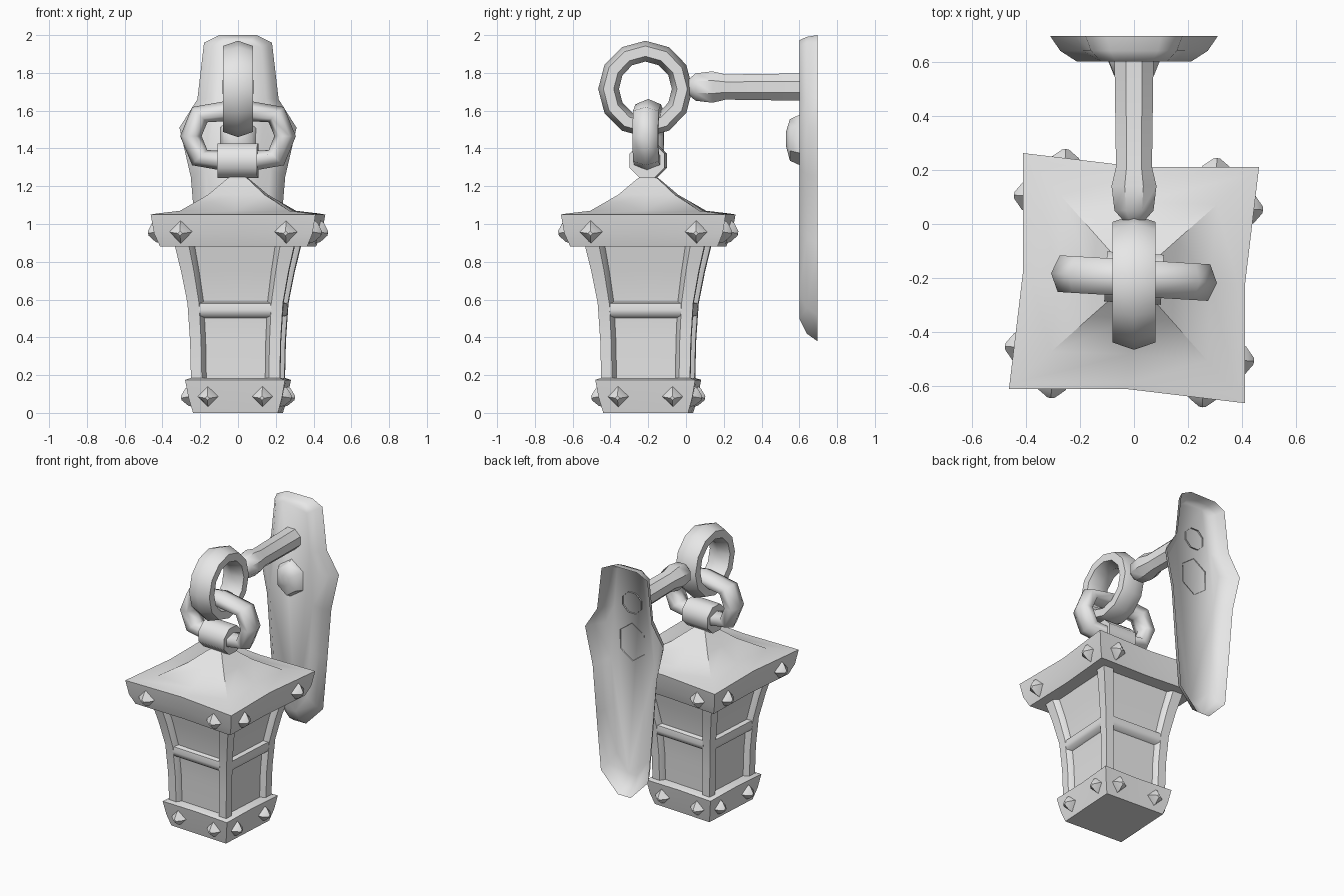
import bpy, bmesh, math
from mathutils import Vector, Matrix

if "Cube" in bpy.data.objects:
    bpy.data.objects.remove(bpy.data.objects["Cube"], do_unlink=True)

grey = bpy.data.materials.new("plain_grey")
grey.use_nodes = True
grey.diffuse_color = (0.8, 0.8, 0.8, 1)
grey.node_tree.nodes["Principled BSDF"].inputs["Base Color"].default_value = (0.8, 0.8, 0.8, 1)

# The lantern hangs slightly turned, in front of the wall plate
HANG = Matrix.Translation((0, -0.2, 0)) @ Matrix.Rotation(math.radians(-3.4), 4, 'Z')


def loft(name, rings, caps=(True, True), loop=False, matrix=Matrix(), angle=40):
    """Skin a list of equal-length rings into one object."""
    bm = bmesh.new()
    rows = [[bm.verts.new(matrix @ Vector(p)) for p in ring] for ring in rings]
    pairs = list(zip(rows, rows[1:])) + ([(rows[-1], rows[0])] if loop else [])
    for a, b in pairs:
        for i in range(len(a)):
            j = (i + 1) % len(a)
            bm.faces.new((a[i], a[j], b[j], b[i]))
    if not loop:
        if caps[0]:
            bm.faces.new(rows[0])
        if caps[1]:
            bm.faces.new(rows[-1])
    bmesh.ops.recalc_face_normals(bm, faces=bm.faces)
    mesh = bpy.data.meshes.new(name)
    bm.to_mesh(mesh)
    bm.free()
    mesh.shade_smooth()
    mesh.set_sharp_from_angle(angle=math.radians(angle))
    mesh.materials.append(grey)
    obj = bpy.data.objects.new(name, mesh)
    bpy.context.collection.objects.link(obj)
    return obj


def square(h, z, pinch=1.0):
    """Square outline whose side midpoints are pulled in."""
    m = h * pinch
    return [(h, h, z), (0, m, z), (-h, h, z), (-m, 0, z),
            (-h, -h, z), (0, -m, z), (h, -h, z), (m, 0, z)]


def circle_y(y, r, z, n, x=0, rz=None, turn=0.0):
    """Polygon around the y axis."""
    angles = [math.tau * i / n + turn for i in range(n)]
    return [(x + r * math.cos(t), y, z + (rz or r) * math.sin(t)) for t in angles]


def link(name, centre, u, v, a, b, n, thick, wide, power=1.0, matrix=Matrix()):
    """Chain link: pointed six-sided section swept round an oval."""
    u, v = Vector(u), Vector(v)
    axis = u.cross(v)
    rings = []
    for i in range(n):
        t = math.tau * i / n
        c = math.copysign(abs(math.cos(t)) ** power, math.cos(t))
        s = math.copysign(abs(math.sin(t)) ** power, math.sin(t))
        out = u * math.cos(t) + v * math.sin(t)
        p = Vector(centre) + u * a * c + v * b * s
        rings.append([p + out * thick * math.cos(k * math.tau / 6)
                      + axis * wide * 1.15 * math.sin(k * math.tau / 6) for k in range(6)])
    return loft(name, rings, loop=True, matrix=matrix, angle=70)


# Wall plate: open-backed shield with a rounded front
half = [(0.10, 2.0), (0.18, 1.96), (0.215, 1.66), (0.31, 1.51),
        (0.25, 1.25), (0.22, 0.9), (0.185, 0.52), (0.05, 0.38)]
outline = half + [(-x, z) for x, z in reversed(half)]
plate_rings = [[(x * sx, y, 1.7 + (z - 1.7) * sz) for x, z in outline]
               for y, sx, sz in ((0.695, 1, 1), (0.64, 0.88, 0.97), (0.6, 0.68, 0.91))]
loft("wall_plate", plate_rings, caps=(False, True), angle=60)

# Boss below the arm
loft("plate_boss", [circle_y(0.605, 0.11, 1.445, 6, rz=0.135, turn=0.5),
                    circle_y(0.55, 0.085, 1.445, 6, rz=0.11, turn=0.5),
                    circle_y(0.53, 0.03, 1.45, 6, rz=0.04, turn=0.5)],
     caps=(False, True), angle=50)

# Arm with a thicker collar at its tip
arm = ((0.61, 0.078), (0.21, 0.072), (0.14, 0.09), (0.05, 0.078), (0.015, 0.045))
loft("support_arm", [circle_y(y, r, 1.725, 8, turn=math.pi / 8) for y, r in arm],
     caps=(False, True))

# Chain links and clasp
link("upper_link", (0, -0.215, 1.715), (0, 1, 0), (0, 0, 1), 0.195, 0.2, 12, 0.055, 0.08)
link("lower_link", (0, 0, 1.465), (1, 0, 0), (0, 0, 1), 0.25, 0.14, 8, 0.057, 0.068,
     power=0.6, matrix=HANG)
clasp_turn = Matrix.Translation((0, 0, 1.335)) @ Matrix.Rotation(math.pi / 2, 4, 'Z')
loft("clasp", [circle_y(y, 0.1, 0, 8, turn=math.pi / 8) for y in (-0.105, 0.105)],
     matrix=HANG @ clasp_turn, angle=50)

# Roof and its rim
loft("roof", [square(0.3, 0.885), square(0.39, 0.88, 0.97), square(0.42, 0.95, 0.94),
              square(0.437, 1.05, 0.94), square(0.41, 1.055, 0.94), square(0.29, 1.07, 0.97),
              square(0.15, 1.155), square(0.06, 1.235), square(0.02, 1.265)],
     matrix=HANG, angle=45)

# Base
loft("base", [square(0.225, 0), square(0.248, 0.08, 0.96),
              square(0.265, 0.175, 0.97), square(0.235, 0.185)], matrix=HANG)

# Flared body: half width at each height
body = ((0.16, 0.235), (0.38, 0.24), (0.58, 0.253), (0.75, 0.285), (0.9, 0.32))
loft("window_panes", [square(h - 0.035, z) for z, h in body], matrix=HANG)


def post_ring(h, z):
    """Corner section with sloped inner edges."""
    w, d = 0.3 * h + 0.012, 0.04
    local = ((0, 0), (0.7 * w, 0), (w, d), (w, w), (d, w), (0, 0.7 * w))
    return [(h - p, h - q, z) for p, q in local]


# Each side: corner post, crossbar and studs
for k, side in enumerate(("back", "left", "front", "right")):
    spin = HANG @ Matrix.Rotation(-math.pi / 2 * k, 4, 'Z')
    loft(side + "_corner_post", [post_ring(h, z) for z, h in body], matrix=spin, angle=50)

    bar = [(0.205, 0.5), (0.245, 0.515), (0.252, 0.545), (0.247, 0.58), (0.205, 0.592)]
    loft(side + "_crossbar", [[(x, y, z) for y, z in bar] for x in (-0.195, 0.195)],
         matrix=spin, angle=60)

    for part, offset, z, depth, r in (("rim", 0.28, 0.96, 0.405, 0.064),
                                      ("base", 0.145, 0.088, 0.238, 0.058)):
        for sign, word in ((-1, "first"), (1, "second")):
            place = (spin @ Matrix.Translation((sign * offset, depth, z))
                     @ Matrix.Rotation(math.radians(-10), 4, 'X'))
            loft(f"{side}_{part}_{word}_stud",
                 [circle_y(0, r, 0, 4), circle_y(0.025, r * 0.8, 0, 4),
                  circle_y(0.055, r * 0.2, 0, 4)], matrix=place, angle=25)
